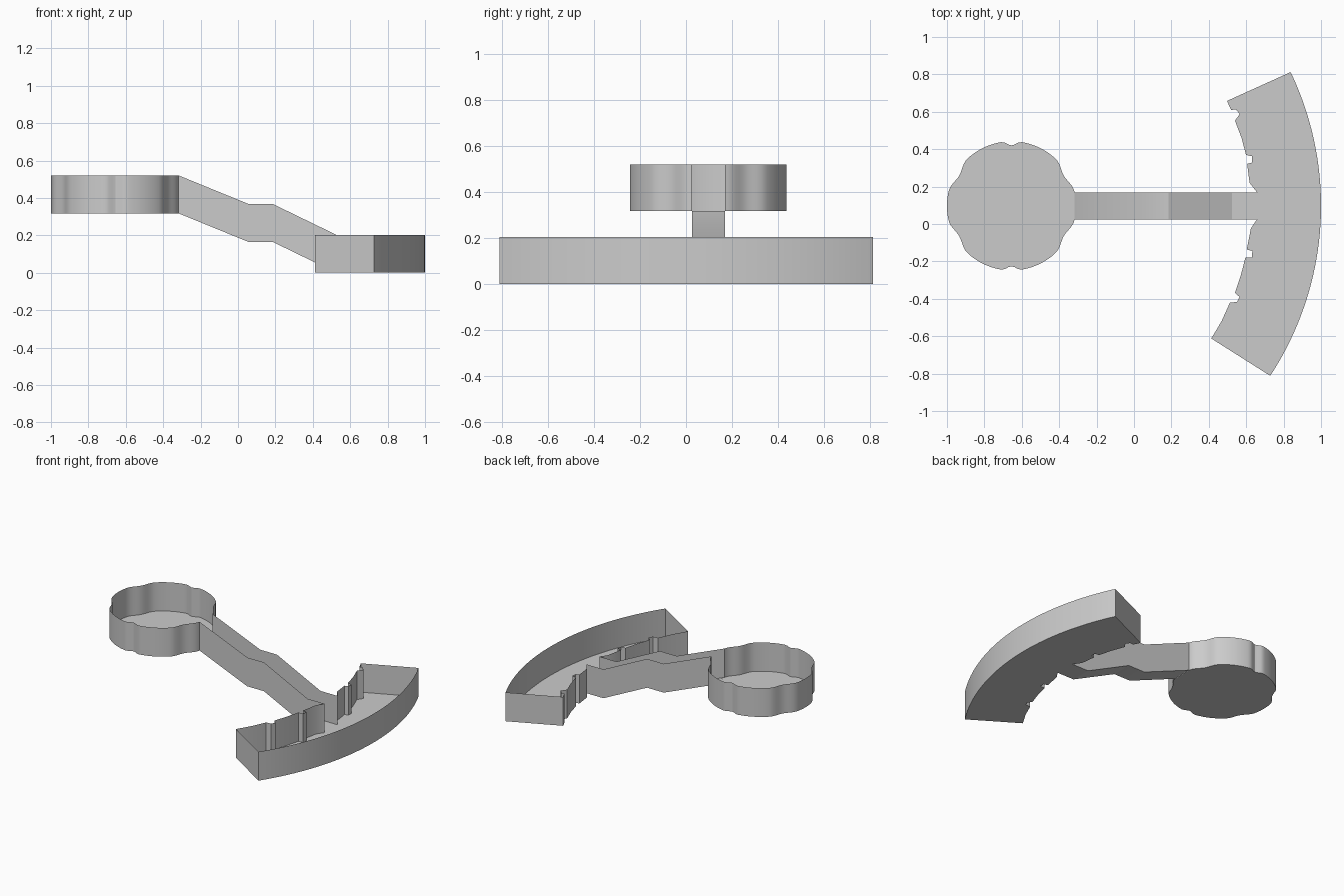
import bpy
from math import sin, cos, radians

if "Cube" in bpy.data.objects:
    bpy.data.objects.remove(bpy.data.objects["Cube"])

CX, CY = -0.655, 0.097      # shared centre of the knob and of the curved tray
H = 0.203                   # wall height of every part
HALF = 0.072                # half width of the arm


def polar(r, deg):
    return (CX + r * cos(radians(deg)), CY + r * sin(radians(deg)))


def make(name, verts, faces):
    mesh = bpy.data.meshes.new(name)
    mesh.from_pydata(verts, [], faces)
    ob = bpy.data.objects.new(name, mesh)
    bpy.context.collection.objects.link(ob)
    bpy.context.view_layer.objects.active = ob
    ob.select_set(True)
    bpy.ops.object.shade_smooth_by_angle(angle=radians(25))
    ob.select_set(False)


def open_shell(name, outline, z):
    """Thin wall along a counter-clockwise open outline, with a floor and no lid."""
    n = len(outline)
    verts = [(x, y, z) for x, y in outline] + [(x, y, z + H) for x, y in outline]
    faces = [(i, i + 1, n + i + 1, n + i) for i in range(n - 1)]
    faces.append(tuple(reversed(range(n))))
    make(name, verts, faces)


# Scalloped knob, open towards the arm
def knob_radius(deg):
    r = 0.345
    for c, half in ((30, 17), (90, 9), (150, 17), (210, 17), (270, 9), (330, 17)):
        d = abs(deg - c) / half
        if d < 1:
            r -= 0.022 * (0.5 + 0.5 * cos(3.14159 * d))
    return r


STEPS = 112
knob = []
for i in range(STEPS + 1):
    a = 12.05 + (360 - 24.1) * i / STEPS
    knob.append(polar(knob_radius(a), a))
open_shell("knob", knob, 0.317)

# Curved tray: outer arc, then the notched inner edge, open at the arm
outer = [polar(1.655, -33.3 + 58.9 * i / 40) for i in range(41)]
inner_back = [(.497, .658), (.519, .61), (.546, .612), (.565, .588), (.54, .552),
              (.575, .46), (.599, .369), (.632, .362), (.63, .328), (.605, .322),
              (.618, .22), (.658, CY + HALF)]
inner_front = [(.658, CY - HALF), (.625, -.023), (.603, -.137), (.633, -.144),
               (.63, -.178), (.596, -.178), (.571, -.275), (.54, -.367),
               (.564, -.39), (.551, -.417), (.513, -.42), (.468, -.52), (.413, -.612)]
open_shell("curved_tray", inner_front + outer + inner_back, 0.0)

# Stepped arm: two side walls and a floor, open above
path = [(-.317, .317), (.055, .165), (.185, .165), (.525, 0), (.658, 0)]
verts, faces = [], []
for x, z in path:
    verts += [(x, CY - HALF, z), (x, CY + HALF, z),
              (x, CY - HALF, z + H), (x, CY + HALF, z + H)]
for i in range(len(path) - 1):
    a, b = 4 * i, 4 * i + 4
    faces += [(a, b, b + 2, a + 2), (b + 1, a + 1, a + 3, b + 3), (a, a + 1, b + 1, b)]
make("stepped_arm", verts, faces)
